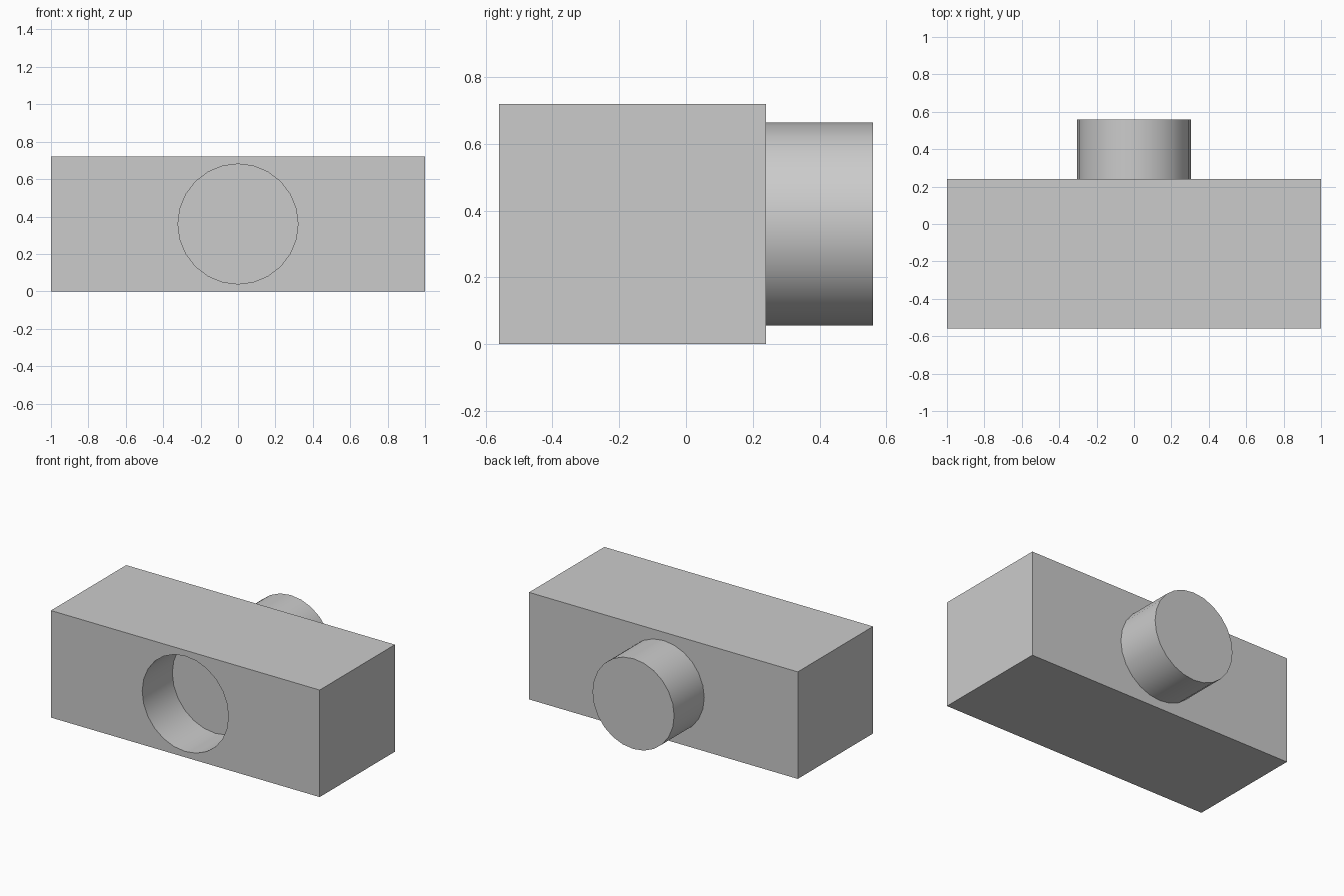
import bpy
import math

cube = bpy.data.objects.get("Cube")
if cube:
    bpy.data.objects.remove(cube, do_unlink=True)

LENGTH, DEPTH, HEIGHT = 2.0, 0.8, 0.72
FRONT, BACK = -0.56, 0.24
PEG_LENGTH = 0.32
SOCKET_RADIUS, PEG_RADIUS = 0.321, 0.304
SIDES = 24

# Plain grey for the whole model
grey = bpy.data.materials.new("plain_grey")
grey.use_nodes = True
colour = (0.6, 0.6, 0.6, 1)
grey.diffuse_color = colour
grey.node_tree.nodes["Principled BSDF"].inputs["Base Color"].default_value = colour


def cylinder_along_y(name, radius, start, end):
    bpy.ops.mesh.primitive_cylinder_add(
        vertices=SIDES, radius=radius, depth=end - start,
        location=(0, (start + end) / 2, HEIGHT / 2),
        rotation=(math.pi / 2, 0, 0))
    obj = bpy.context.object
    obj.name = name
    return obj


def finish(obj):
    obj.data.materials.clear()
    obj.data.materials.append(grey)
    bpy.ops.object.select_all(action="DESELECT")
    obj.select_set(True)
    bpy.context.view_layer.objects.active = obj
    bpy.ops.object.shade_smooth_by_angle(angle=math.radians(30))


# Block
bpy.ops.mesh.primitive_cube_add(size=1, location=(0, (FRONT + BACK) / 2, HEIGHT / 2))
block = bpy.context.object
block.name = "block"
block.scale = (LENGTH, DEPTH, HEIGHT)
bpy.ops.object.transform_apply(location=False, rotation=False, scale=True)

# Blind round socket in the front face
cutter = cylinder_along_y("socket_cutter", SOCKET_RADIUS, FRONT - 0.1, FRONT + PEG_LENGTH)
cutter.hide_render = True
cut = block.modifiers.new("socket", "BOOLEAN")
cut.operation = "DIFFERENCE"
cut.solver = "EXACT"
cut.object = cutter
bpy.context.view_layer.objects.active = block
bpy.ops.object.modifier_apply(modifier=cut.name)
bpy.data.objects.remove(cutter, do_unlink=True)
finish(block)

# Round peg on the back face
peg = cylinder_along_y("peg", PEG_RADIUS, BACK, BACK + PEG_LENGTH)
finish(peg)
